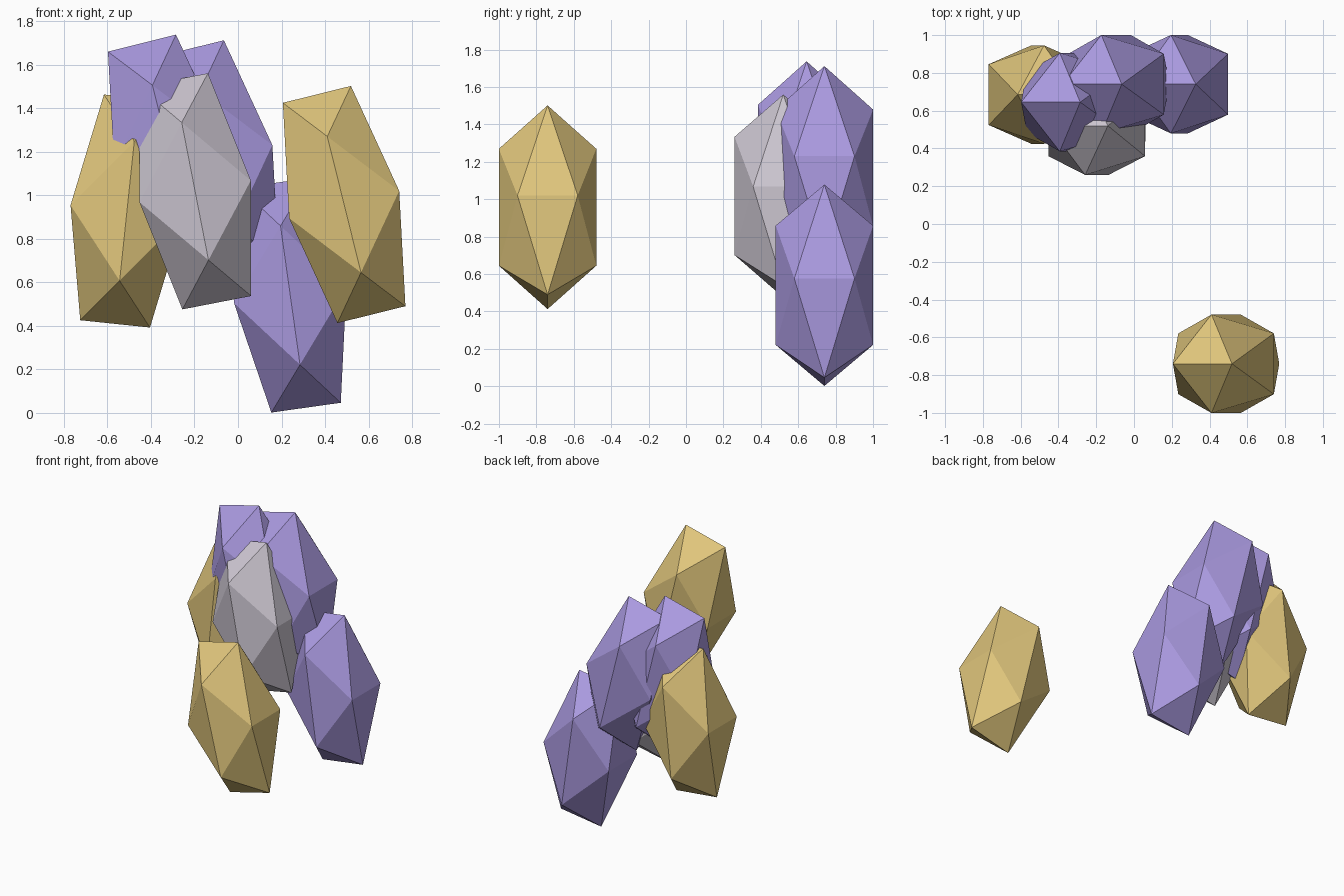
import bpy, bmesh
from math import radians, sqrt

cube = bpy.data.objects.get("Cube")
if cube:
    bpy.data.objects.remove(cube, do_unlink=True)

PHI = (1 + sqrt(5)) / 2
SIZE = 0.161      # half an edge of the unstretched crystal
STRETCH = 2       # elongation along its axis


def material(name, rgb):
    mat = bpy.data.materials.new(name)
    mat.use_nodes = True
    colour = (*rgb, 1)
    mat.diffuse_color = colour
    bsdf = mat.node_tree.nodes["Principled BSDF"]
    bsdf.inputs["Base Color"].default_value = colour
    bsdf.inputs["Roughness"].default_value = 0.8
    return mat


purple = material("purple crystal", (0.40, 0.32, 0.74))
gold = material("gold crystal", (0.74, 0.56, 0.20))
grey = material("pale grey crystal", (0.60, 0.56, 0.63))


def crystal_mesh(name, mat):
    """Stretched icosahedron: the hull of three golden rectangles."""
    bm = bmesh.new()
    for a in (-1, 1):
        for b in (-PHI, PHI):
            for co in ((a, 0, b), (0, b, a), (b, a, 0)):
                x, y, z = co
                bm.verts.new((x * SIZE, y * SIZE, z * SIZE * STRETCH))
    bmesh.ops.convex_hull(bm, input=bm.verts)
    bmesh.ops.recalc_face_normals(bm, faces=bm.faces)
    mesh = bpy.data.meshes.new(name)
    bm.to_mesh(mesh)
    bm.free()
    mesh.materials.append(mat)
    return mesh


# Each crystal: name, material, centre, sideways lean in degrees
crystals = [
    ("front_gold_crystal", gold, (0.4875, -0.74, 0.957), -13.9),
    ("right_gold_crystal", gold, (-0.51, 0.685, 0.927), 6),
    ("low_purple_crystal", purple, (0.24, 0.74, 0.54), -8),
    ("back_purple_crystal", purple, (-0.095, 0.74, 1.167), -14),
    ("right_purple_crystal", purple, (-0.315, 0.645, 1.1925), -14),
    ("grey_crystal", grey, (-0.197, 0.52, 1.0175), -11),
]
for name, mat, centre, lean in crystals:
    obj = bpy.data.objects.new(name, crystal_mesh(name, mat))
    obj.location = centre
    obj.rotation_euler.y = radians(lean)
    bpy.context.collection.objects.link(obj)
